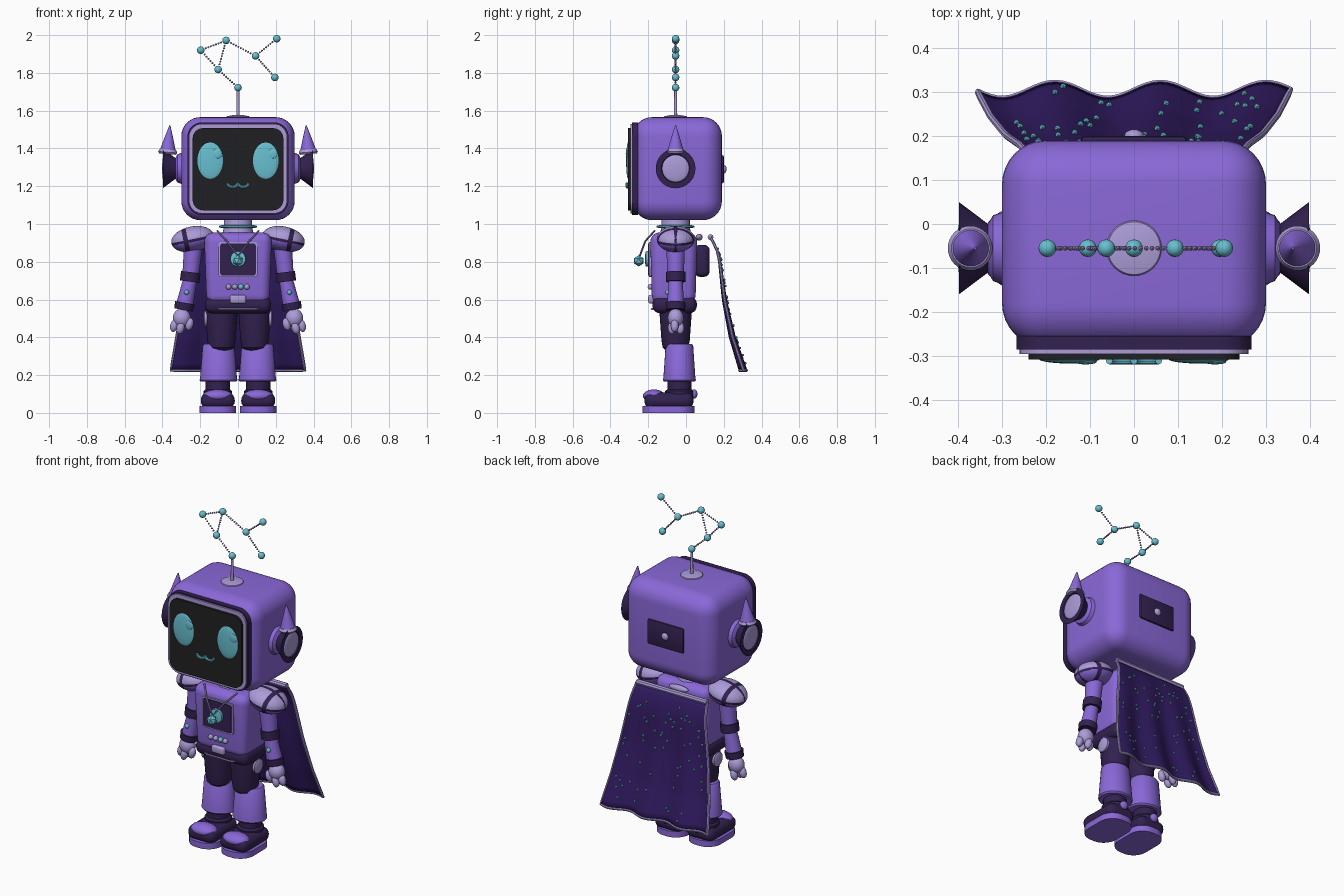
import bpy, bmesh, math, random
from mathutils import Matrix, Vector

cube = bpy.data.objects.get("Cube")
if cube:
    bpy.data.objects.remove(cube)
random.seed(4)
made = []


def material(name, hexcode):
    rgb = [int(hexcode[i:i + 2], 16) / 255 for i in (0, 2, 4)]
    col = [c / 12.92 if c < 0.04045 else ((c + 0.055) / 1.055) ** 2.4 for c in rgb] + [1]
    m = bpy.data.materials.new(name)
    m.use_nodes = True
    m.diffuse_color = col
    m.node_tree.nodes["Principled BSDF"].inputs["Base Color"].default_value = col
    return m


PURPLE = material("purple", "8A68D8")
LILAC = material("lilac", "AC9CD8")
DARK = material("dark plum", "32214F")
CAPE = material("cape indigo", "301A60")
TEAL = material("teal", "68BFD0")
BLACK = material("screen black", "202022")


def finish(name, bm, *mats):
    bmesh.ops.recalc_face_normals(bm, faces=bm.faces)
    me = bpy.data.meshes.new(name)
    bm.to_mesh(me)
    bm.free()
    ob = bpy.data.objects.new(name, me)
    for m in mats:
        me.materials.append(m)
    bpy.context.collection.objects.link(ob)
    made.append(ob)
    return ob


def box(name, loc, size, mat, r, seg=5, taper=1.0, only=None):
    """Rounded box; only=axis rounds just the edges along that axis, taper scales the base."""
    bm = bmesh.new()
    bmesh.ops.create_cube(bm, size=1, matrix=Matrix.Diagonal((*size, 1)))
    edges = [e for e in bm.edges
             if only is None or abs((e.verts[0].co - e.verts[1].co)[only]) > 1e-4]
    bmesh.ops.bevel(bm, geom=edges, offset=r, segments=seg, profile=0.5, affect='EDGES')
    for v in bm.verts:
        f = taper + (1 - taper) * (v.co.z / size[2] + 0.5)
        v.co = Vector((v.co.x * f, v.co.y * f, v.co.z)) + Vector(loc)
    return finish(name, bm, mat)


def ball(name, loc, radii, mat, rot=0.0, seg=24):
    bm = bmesh.new()
    m = Matrix.Translation(loc) @ Matrix.Rotation(rot, 4, 'Y') @ Matrix.Diagonal((*radii, 1))
    bmesh.ops.create_uvsphere(bm, u_segments=seg, v_segments=seg // 2, radius=1, matrix=m)
    return finish(name, bm, mat)


def lathe(name, loc, profile, mat, axis=(0, 0, 1), squash=1.0, n=32):
    """Turn (radius, height) pairs around an axis through loc; ends are capped."""
    bm = bmesh.new()
    turn = Vector(axis).to_track_quat('Z', 'Y').to_matrix()
    rings = []
    for r, h in profile:
        rings.append([bm.verts.new(turn @ Vector((r * math.cos(a), r * squash * math.sin(a), h))
                                   + Vector(loc)) for a in [math.tau * i / n for i in range(n)]])
    for a, b in zip(rings, rings[1:]):
        for i in range(n):
            bm.faces.new((a[i], a[(i + 1) % n], b[(i + 1) % n], b[i]))
    bm.faces.new(rings[0])
    bm.faces.new(rings[-1])
    return finish(name, bm, mat)


def limb(name, p, q, r1, r2, mat):
    d = Vector(q) - Vector(p)
    return lathe(name, p, [(r1, 0), (r2, d.length)], mat, d)


def tube(name, pts, r, mat, closed=False):
    cu = bpy.data.curves.new(name, 'CURVE')
    cu.dimensions, cu.bevel_depth, cu.bevel_resolution = '3D', r, 2
    cu.use_fill_caps = True
    sp = cu.splines.new('POLY')
    sp.points.add(len(pts) - 1)
    for p, co in zip(sp.points, pts):
        p.co = (*co, 1)
    sp.use_cyclic_u = closed
    tmp = bpy.data.objects.new(name + "_path", cu)
    bm = bmesh.new()
    bm.from_mesh(bpy.data.meshes.new_from_object(tmp))
    bpy.data.objects.remove(tmp)
    return finish(name, bm, mat)


def beads(name, pts, r, mat):
    bm = bmesh.new()
    for p in pts:
        bmesh.ops.create_icosphere(bm, subdivisions=1, radius=r, matrix=Matrix.Translation(p))
    return finish(name, bm, mat)


Y = -0.055  # depth of the body axis

# Head, face screen and rear panel
box("head", (0, -0.045, 1.293), (0.6, 0.47, 0.545), PURPLE, 0.1, 8)
box("face_frame", (0, -0.278, 1.293), (0.52, 0.034, 0.475), LILAC, 0.07, 8, only=1)
box("face_frame_seam", (0, -0.27, 1.293), (0.535, 0.03, 0.49), DARK, 0.075, 8, only=1)
box("face_screen", (0, -0.29, 1.29), (0.48, 0.036, 0.435), BLACK, 0.055, 8, only=1)
box("rear_panel", (0, 0.19, 1.29), (0.24, 0.02, 0.15), DARK, 0.008, 2)
ball("rear_knob", (0, 0.2, 1.29), (0.022, 0.015, 0.022), LILAC)
for s, side in ((1, "left"), (-1, "right")):
    ball(side + "_eye", (0.147 * s, -0.306, 1.335), (0.07, 0.011, 0.098), TEAL, seg=40)
    ball(side + "_eye_glint", (0.147 * s + 0.037, -0.313, 1.372), (0.026, 0.006, 0.026), TEAL)
    tube(side + "_mouth_curve", [((0.028 + 0.028 * math.cos(a)) * s, -0.311,
                                  1.218 - 0.022 * math.sin(a))
                                 for a in [math.pi * i / 10 for i in range(11)]], 0.008, TEAL)
    # Ear trumpets and horns
    lathe(side + "_ear_hub", (0.29 * s, Y, 1.294), [(0.085, 0), (0.075, 0.03), (0.05, 0.045)],
          PURPLE, (s, 0, 0))
    lathe(side + "_ear_trumpet", (0.29 * s, Y, 1.294),
          [(0.045, 0), (0.05, 0.035), (0.105, 0.108), (0.075, 0.108), (0.07, 0.1)], DARK, (s, 0, 0))
    ball(side + "_ear_disc", (0.39 * s, Y, 1.294), (0.012, 0.074, 0.074), LILAC)
    horn = (0.373 * s, Y, 1.37)
    lean = (-0.08 * s, 0, 1)
    lathe(side + "_horn_base", horn, [(0.044, 0), (0.051, 0.01), (0.044, 0.024)], LILAC, lean)
    lathe(side + "_horn", horn, [(0.042, 0.02), (0.022, 0.09), (0.003, 0.152)], PURPLE, lean)

# Antenna with a constellation of nodes and beaded links
lathe("antenna_base", (0, Y, 1.56), [(0.066, 0), (0.06, 0.01), (0.03, 0.016)], LILAC)
limb("antenna_rod", (0, Y, 1.56), (0, Y, 1.72), 0.009, 0.007, LILAC)
nodes = [Vector((x, Y, z)) for x, z in ((0, 1.722), (-0.105, 1.818), (-0.197, 1.92),
         (-0.063, 1.972), (0.093, 1.89), (0.205, 1.981), (0.195, 1.776))]
for p in nodes:
    ball("antenna_node", p, (0.02,) * 3, TEAL, seg=16)
links = []
for a, b in ((0, 1), (1, 2), (2, 3), (1, 3), (3, 4), (4, 5), (4, 6)):
    n = round((nodes[b] - nodes[a]).length / 0.0145)
    links += [nodes[a].lerp(nodes[b], i / n) for i in range(1, n)]
beads("antenna_links", links, 0.006, LILAC)

# Neck and torso
lathe("neck", (0, Y, 0.94), [(0.085, 0), (0.075, 0.04), (0.075, 0.1)], LILAC)
lathe("neck_ring", (0, Y, 0.978), [(0.085, 0), (0.1, 0.004), (0.1, 0.012), (0.085, 0.016)], TEAL)
box("torso", (0, -0.065, 0.765), (0.36, 0.25, 0.38), PURPLE, 0.05, 6, taper=0.92)
box("pelvis", (0, -0.06, 0.572), (0.35, 0.235, 0.09), DARK, 0.04, 5)
tube("belt_trim", [(-0.15, -0.15, 0.56), (-0.08, -0.18, 0.55), (0.08, -0.18, 0.55),
                   (0.15, -0.15, 0.56)], 0.005, LILAC)
box("belt_buckle", (0, -0.185, 0.602), (0.085, 0.03, 0.046), LILAC, 0.012, 3)
box("chest_frame", (0, -0.186, 0.812), (0.205, 0.02, 0.185), LILAC, 0.012, 3, only=1)
box("chest_screen", (0, -0.19, 0.812), (0.188, 0.02, 0.168), DARK, 0.01, 3, only=1)
lathe("chest_dial", (0, -0.195, 0.815), [(0.042, 0), (0.04, 0.018), (0.02, 0.022)], TEAL, (0, -1, 0))
for x, m in ((-0.05, LILAC), (-0.017, LILAC), (0.015, TEAL), (0.047, LILAC)):
    ball("chest_button", (x, -0.188, 0.667), (0.015,) * 3, m, seg=16)
beads("pendant", [(0, -0.25, 0.805)], 0.03, TEAL)
tube("pendant_cord", [(-0.11, -0.165, 0.965), (-0.06, -0.215, 0.91), (0, -0.245, 0.83),
                      (0.06, -0.215, 0.91), (0.11, -0.165, 0.965)], 0.005, LILAC)
box("backpack", (0, 0.085, 0.805), (0.2, 0.08, 0.17), DARK, 0.03, 4)
ball("cape_clasp", (0, 0.07, 0.93), (0.065, 0.018, 0.018), LILAC)

for s, side in ((1, "left"), (-1, "right")):
    def P(x, y, z):
        return (x * s, y, z)

    # Banded shoulder guard
    guard = ball(side + "_shoulder_guard", (0, 0, 0), (1, 1, 1), LILAC, math.pi / 2, seg=56)
    for m in (DARK, PURPLE):
        guard.data.materials.append(m)
    for f in guard.data.polygons:
        c = f.center
        band = abs(c.x * s - 0.3) < 0.09 or abs(c.y) < 0.06 or abs(c.z + 0.1) < 0.1
        f.material_index = 1 if band else 2 if c.z < 0 else 0
    guard.data.transform(Matrix.Translation(P(0.24, Y, 0.92)) @ Matrix.Rotation(0.2 * s, 4, 'Y')
                         @ Matrix.Diagonal((0.115, 0.1, 0.067, 1)))
    # Arm
    limb(side + "_upper_arm", P(0.235, Y, 0.9), P(0.252, Y, 0.72), 0.05, 0.043, PURPLE)
    limb(side + "_elbow_cuff", P(0.25, Y, 0.745), P(0.256, Y, 0.695), 0.052, 0.052, DARK)
    limb(side + "_forearm", P(0.255, Y, 0.7), P(0.285, Y, 0.56), 0.037, 0.046, PURPLE)
    limb(side + "_wrist_cuff", P(0.281, Y, 0.583), P(0.288, Y, 0.545), 0.053, 0.05, DARK)
    ball(side + "_arm_light", P(0.272, -0.097, 0.638), (0.013,) * 3, TEAL, seg=16)
    # Hand
    ball(side + "_palm", P(0.298, Y, 0.502), (0.047, 0.042, 0.05), LILAC)
    for i, (x, y, z) in enumerate(((0.338, -0.06, 0.462), (0.305, -0.075, 0.45),
                                   (0.3, -0.03, 0.45), (0.257, -0.07, 0.47))):
        ball(f"{side}_finger_{i}", P(x, y, z), (0.021, 0.021, 0.034), LILAC, -0.25 * s, 16)
    # Leg
    lathe(side + "_thigh", P(0.088, Y, 0.325), [(0.045, 0), (0.068, 0.02), (0.075, 0.06),
                                                (0.085, 0.2), (0.085, 0.25)], DARK)
    lathe(side + "_hip_disc", P(0.165, Y, 0.5), [(0.042, 0), (0.042, 0.012), (0.03, 0.018)],
          LILAC, (s, 0, 0))
    lathe(side + "_shin", P(0.103, -0.035, 0.165), [(0.093, 0), (0.1, 0.008), (0.097, 0.025),
                                                    (0.084, 0.19), (0.076, 0.2)], PURPLE, squash=0.87)
    lathe(side + "_ankle", P(0.107, -0.035, 0.08), [(0.075, 0), (0.075, 0.035), (0.064, 0.045),
                                                    (0.064, 0.1)], DARK)
    # Boot
    box(side + "_sole", P(0.107, -0.093, 0.018), (0.195, 0.276, 0.036), PURPLE, 0.085, 8, only=2)
    box(side + "_boot", P(0.107, -0.09, 0.065), (0.18, 0.26, 0.085), DARK, 0.04, 5)
    ball(side + "_toe_cap", P(0.107, -0.17, 0.09), (0.08, 0.058, 0.034), PURPLE)
    ball(side + "_heel_knob", P(0.107, 0.043, 0.1), (0.025, 0.018, 0.025), PURPLE)

# Flared cape with waves growing toward the hem
drape = ((0, 0.13), (0.09, 0.163), (0.18, 0.178), (0.47, 0.203), (0.75, 0.245), (1, 0.302))


def cape_point(u, v):
    for (v0, y0), (v1, y1) in zip(drape, drape[1:]):
        if v <= v1:
            y = y0 + (y1 - y0) * (v - v0) / (v1 - v0)
            break
    x = u * (0.235 + 0.12 * v)
    wave = 0.018 * v * math.cos(math.tau * (u * 0.355 - 0.06) / 0.24)
    return Vector((x, y + wave, 0.93 - 0.705 * v))


NU, NV = 48, 20
bm = bmesh.new()
grid = [[bm.verts.new(cape_point(2 * i / NU - 1, j / NV)) for i in range(NU + 1)]
        for j in range(NV + 1)]
for a, b in zip(grid, grid[1:]):
    for i in range(NU):
        bm.faces.new((a[i], a[i + 1], b[i + 1], b[i]))
cape = finish("cape", bm, CAPE)
solid = cape.modifiers.new("thickness", 'SOLIDIFY')
solid.thickness, solid.offset = 0.01, 0
side_v = [j / NV for j in range(NV + 1)]
hem = [2 * i / NU - 1 for i in range(NU + 1)]
tube("cape_trim", [cape_point(-1, v) for v in side_v] + [cape_point(u, 1) for u in hem[1:-1]]
     + [cape_point(1, v) for v in reversed(side_v)], 0.008, LILAC)
tube("cape_collar", [cape_point(-1, 0), cape_point(1, 0)], 0.016, LILAC)
beads("cape_stars", [cape_point(random.uniform(-0.92, 0.92), random.uniform(0.08, 0.95))
                     + Vector((0, 0.007, 0.001)) for _ in range(60)], 0.008, TEAL)

# Smooth shading with crisp edges
bpy.ops.object.select_all(action='DESELECT')
for ob in made:
    ob.select_set(True)
bpy.context.view_layer.objects.active = made[0]
bpy.ops.object.shade_smooth_by_angle(angle=math.radians(35))
